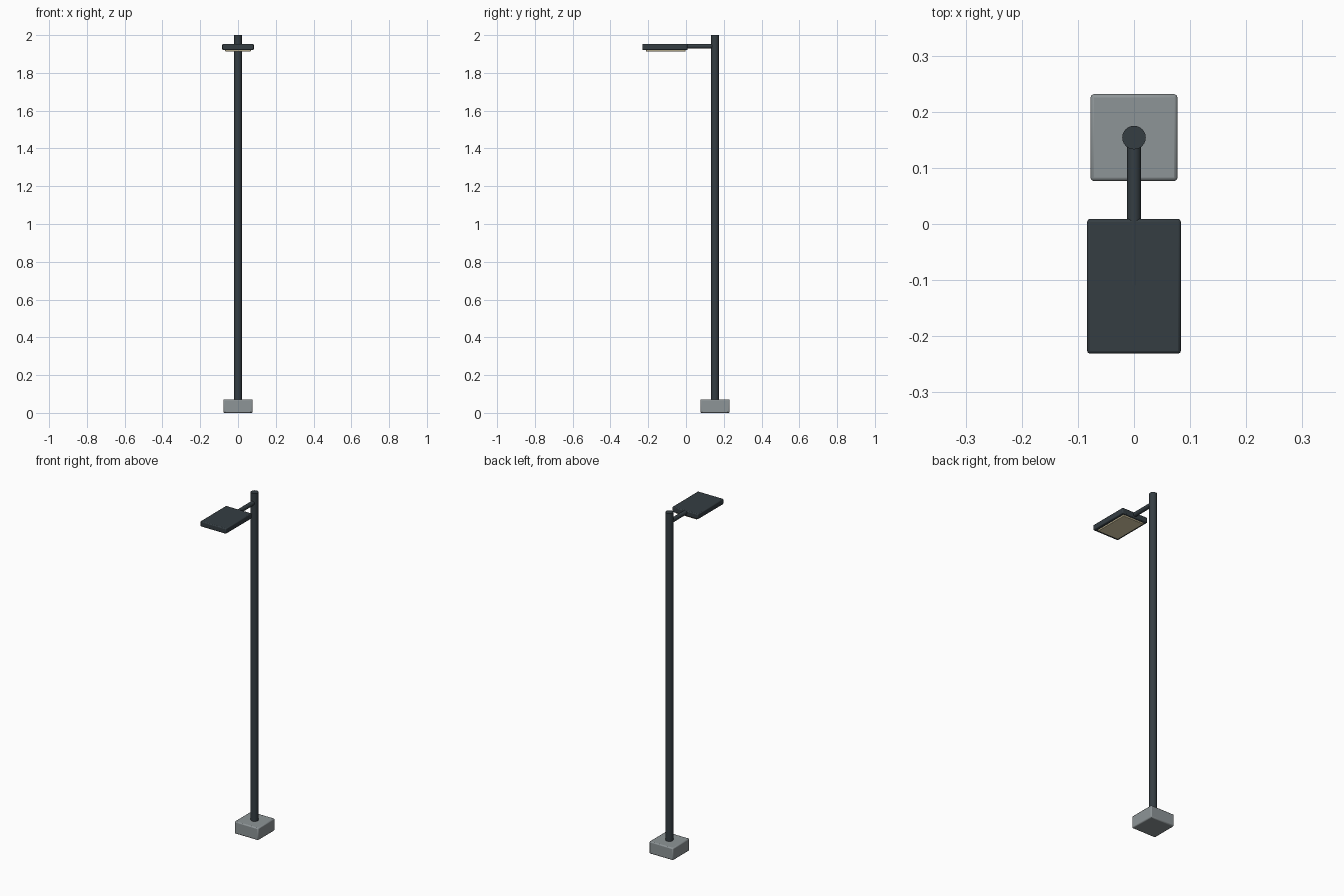
import bpy, math

if "Cube" in bpy.data.objects:
    bpy.data.objects.remove(bpy.data.objects["Cube"])


def material(name, rgb):
    m = bpy.data.materials.new(name)
    m.diffuse_color = (*rgb, 1)
    m.use_nodes = True
    m.node_tree.nodes["Principled BSDF"].inputs["Base Color"].default_value = m.diffuse_color
    return m


DARK = material("dark_metal", (0.035, 0.047, 0.055))
CONCRETE = material("concrete", (0.27, 0.30, 0.31))
GLOW = material("warm_lens", (0.75, 0.66, 0.42))


def finish(name, mat, bevel=0):
    o = bpy.context.object
    o.name = name
    o.data.materials.append(mat)
    bpy.ops.object.transform_apply(location=False, rotation=True, scale=True)
    if bevel:
        b = o.modifiers.new("bevel", "BEVEL")
        b.width, b.segments, b.limit_method = bevel, 2, 'ANGLE'
    bpy.ops.object.shade_smooth_by_angle(angle=math.radians(35))
    return o


def box(name, mat, size, center, bevel):
    bpy.ops.mesh.primitive_cube_add(size=1, location=center)
    bpy.context.object.scale = size
    return finish(name, mat, bevel)


def rod(name, mat, radius, length, center, rot=(0, 0, 0), bevel=0):
    bpy.ops.mesh.primitive_cylinder_add(vertices=24, radius=radius, depth=length,
                                        location=center, rotation=rot)
    return finish(name, mat, bevel)


POLE_Y = 0.154

# Concrete footing
box("footing", CONCRETE, (0.155, 0.155, 0.072), (0, POLE_Y, 0.036), 0.006)

# Upright pole
rod("pole", DARK, 0.021, 1.964, (0, POLE_Y, 1.018))

# Horizontal arm running into the middle of the lamp head
rod("arm", DARK, 0.0125, 0.264, (0, 0.022, 1.941), (math.radians(90), 0, 0))

# Flat lamp head and the light panel under it
box("lamp_head", DARK, (0.167, 0.24, 0.032), (0, -0.111, 1.937), 0.005)
box("light_panel", GLOW, (0.135, 0.208, 0.012), (0, -0.107, 1.919), 0.002)
